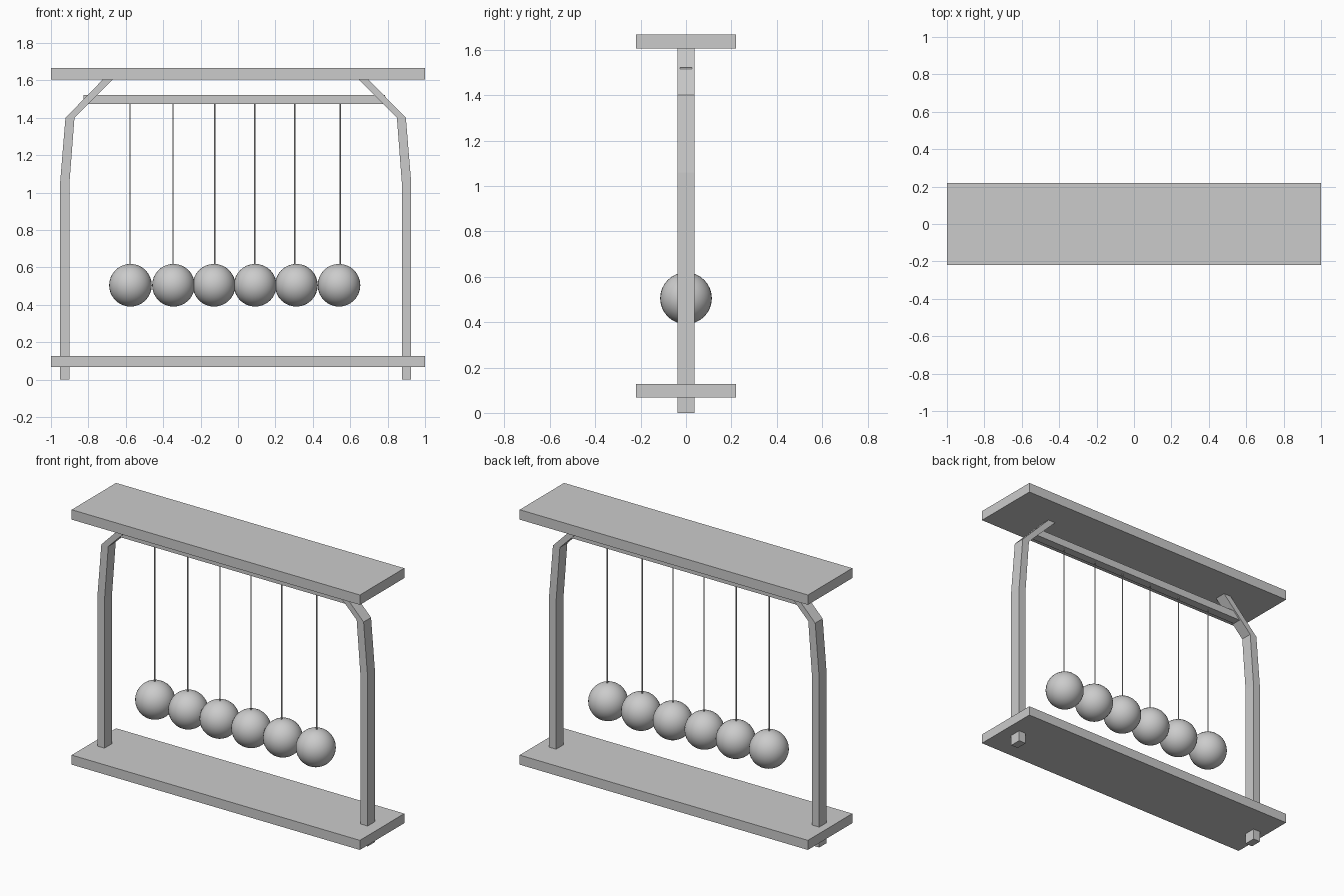
import bpy
import bmesh
import math

cube = bpy.data.objects.get("Cube")
if cube:
    bpy.data.objects.remove(cube, do_unlink=True)

# Single plain grey for the whole model
grey = bpy.data.materials.new("plain_grey")
grey.use_nodes = True
grey.diffuse_color = (0.6, 0.6, 0.6, 1)
grey.node_tree.nodes["Principled BSDF"].inputs["Base Color"].default_value = (0.6, 0.6, 0.6, 1)


def box(name, x0, x1, half_depth, z0, z1):
    """Box spanning x0..x1 and z0..z1, centred on y = 0."""
    bpy.ops.mesh.primitive_cube_add(size=1, location=((x0 + x1) / 2, 0, (z0 + z1) / 2))
    ob = bpy.context.object
    ob.name = name
    ob.scale = (x1 - x0, half_depth * 2, z1 - z0)
    bpy.ops.object.transform_apply(location=False, rotation=False, scale=True)
    ob.data.materials.append(grey)


def post(name, side, half_depth):
    """Bent post: an outline in x/z extruded along y."""
    outer = [(0.938, 0), (0.938, 1.06), (0.91, 1.4), (0.71, 1.605)]
    inner = [(0.658, 1.605), (0.862, 1.4), (0.888, 1.06), (0.888, 0)]
    bm = bmesh.new()
    verts = [bm.verts.new((side * x - 0.0125, -half_depth, z)) for x, z in outer + inner]
    face = bm.faces.new(verts)
    new = bmesh.ops.extrude_face_region(bm, geom=[face])["geom"]
    moved = [v for v in new if isinstance(v, bmesh.types.BMVert)]
    bmesh.ops.translate(bm, verts=moved, vec=(0, half_depth * 2, 0))
    bmesh.ops.recalc_face_normals(bm, faces=bm.faces)
    mesh = bpy.data.meshes.new(name)
    bm.to_mesh(mesh)
    bm.free()
    mesh.materials.append(grey)
    bpy.context.collection.objects.link(bpy.data.objects.new(name, mesh))


# Frame
box("base_board", -1, 1, 0.22, 0.068, 0.128)
box("top_board", -1, 1, 0.22, 1.605, 1.667)
box("cross_bar", -0.827, 0.785, 0.027, 1.475, 1.523)
post("right_post", -1, 0.037)
post("left_post", 1, 0.037)

# Hanging balls, each with its string
radius, ball_z, bar_z = 0.114, 0.505, 1.48
hangers = [(-0.575, -0.577), (-0.345, -0.348), (-0.128, -0.124),
           (0.092, 0.09), (0.312, 0.304), (0.54, 0.546)]
for i, (ball_x, string_x) in enumerate(hangers, 1):
    bpy.ops.mesh.primitive_uv_sphere_add(segments=32, ring_count=16, radius=radius,
                                         location=(ball_x, 0, ball_z))
    ball = bpy.context.object
    ball.name = f"ball_{i}"
    ball.data.materials.append(grey)
    bpy.ops.object.shade_smooth()

    low = ball_z + radius - 0.01
    bpy.ops.mesh.primitive_cylinder_add(vertices=12, radius=0.0035, depth=bar_z - low,
                                        location=(string_x, 0, (bar_z + low) / 2))
    string = bpy.context.object
    string.name = f"string_{i}"
    string.data.materials.append(grey)
    bpy.ops.object.shade_smooth_by_angle(angle=math.radians(40))
